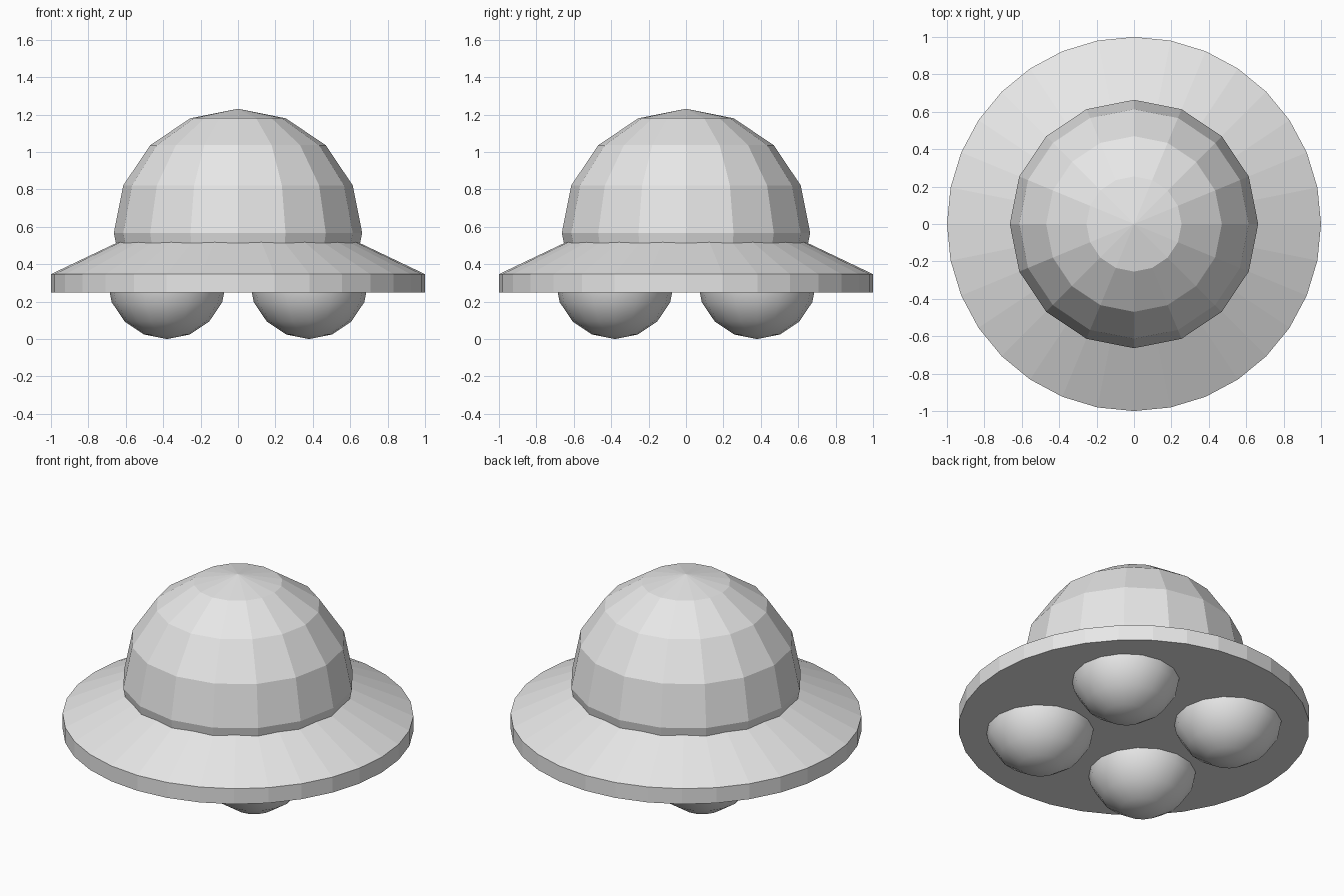
import bpy
import bmesh
from math import cos, sin, tau

cube = bpy.data.objects.get("Cube")
if cube:
    bpy.data.objects.remove(cube, do_unlink=True)

# One pale grey for the whole model
grey = bpy.data.materials.new("pale_grey")
grey.use_nodes = True
colour = (0.8, 0.8, 0.8, 1)
grey.diffuse_color = colour
grey.node_tree.nodes["Principled BSDF"].inputs["Base Color"].default_value = colour


def add_object(name, bm, location):
    mesh = bpy.data.meshes.new(name)
    bmesh.ops.recalc_face_normals(bm, faces=bm.faces)
    bm.to_mesh(mesh)
    bm.free()
    mesh.materials.append(grey)
    obj = bpy.data.objects.new(name, mesh)
    obj.location = location
    bpy.context.collection.objects.link(obj)


def add_cut_ball(name, radius, location, cut, direction, smooth=False):
    """Sphere cut level at local height cut; the side in direction is removed."""
    bm = bmesh.new()
    bmesh.ops.create_uvsphere(bm, u_segments=16, v_segments=8, radius=radius)
    for face in bm.faces:
        face.smooth = smooth
    bmesh.ops.bisect_plane(bm, geom=bm.verts[:] + bm.edges[:] + bm.faces[:],
                           plane_co=(0, 0, cut), plane_no=(0, 0, direction),
                           clear_outer=True)
    # Flat cap, hidden inside the rim
    cap = bmesh.ops.holes_fill(bm, edges=[e for e in bm.edges if e.is_boundary])
    for face in cap["faces"]:
        face.smooth = False
    add_object(name, bm, location)


def add_lathe(name, profile, segments):
    """Closed solid of revolution from (radius, height) pairs."""
    bm = bmesh.new()
    rings = [[bm.verts.new((r * cos(tau * i / segments), r * sin(tau * i / segments), z))
              for i in range(segments)] for r, z in profile]
    for low, high in zip(rings, rings[1:]):
        for i in range(segments):
            j = (i + 1) % segments
            bm.faces.new((low[i], low[j], high[j], high[i]))
    bm.faces.new(rings[0])
    bm.faces.new(rings[-1])
    add_object(name, bm, (0, 0, 0))


# Faceted dome, ending inside the rim
add_cut_ball("dome", 0.664, (0, 0, 0.567), -0.24, -1)

# Disc rim with sloping upper brim that runs into the dome
add_lathe("saucer_rim", [(1, 0.25), (1, 0.347), (0.5, 0.585)], 32)

# Four smooth half balls below the disc
for side, x in (("left", 0.38), ("right", -0.38)):
    for end, y in (("front", -0.38), ("back", 0.38)):
        add_cut_ball(f"{end}_{side}_ball", 0.32, (x, y, 0.32), 0.01, 1, smooth=True)
